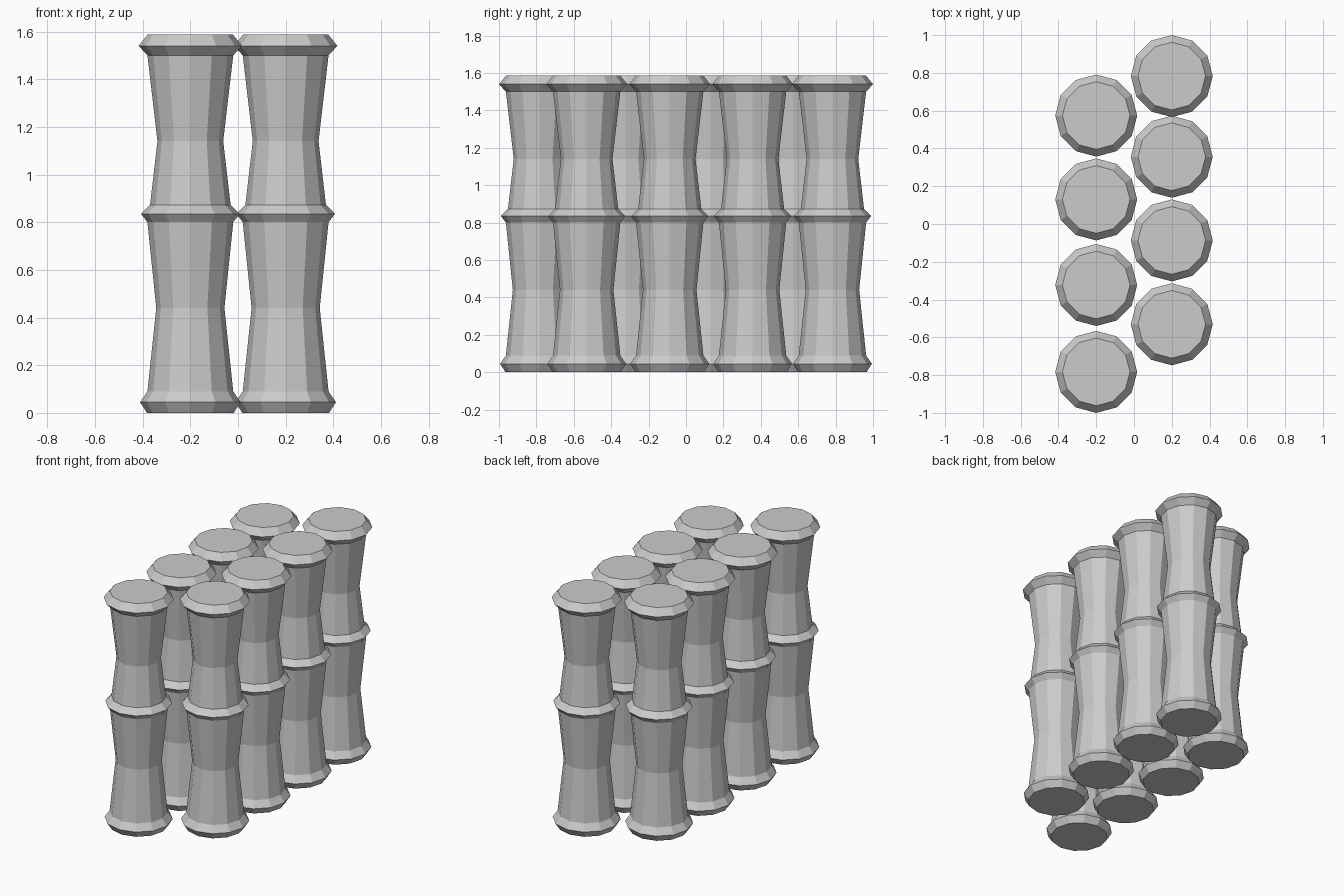
import bpy, bmesh
from math import cos, sin, tau

if "Cube" in bpy.data.objects:
    bpy.data.objects.remove(bpy.data.objects["Cube"])

SIDES = 12
# pole profile: (radius, height) from base to top
PROFILE = [(0.182, 0.0), (0.211, 0.045), (0.18, 0.09), (0.143, 0.44),
           (0.18, 0.80), (0.207, 0.835), (0.169, 0.873), (0.138, 1.14),
           (0.18, 1.50), (0.217, 1.54), (0.179, 1.587)]


def bamboo_mesh():
    bm = bmesh.new()
    rings = [[bm.verts.new((r * cos(tau * i / SIDES), r * sin(tau * i / SIDES), z))
              for i in range(SIDES)] for r, z in PROFILE]
    for lo, hi in zip(rings, rings[1:]):
        for i in range(SIDES):
            j = (i + 1) % SIDES
            bm.faces.new((lo[i], lo[j], hi[j], hi[i]))
    # closed base and top
    bm.faces.new(rings[0][::-1])
    bm.faces.new(rings[-1])
    me = bpy.data.meshes.new("bamboo_pole")
    bm.to_mesh(me)
    bm.free()
    return me


# two staggered rows of poles
mesh = bamboo_mesh()
ROWS = {"left": (-0.2, (-0.783, -0.323, 0.13, 0.574)),
        "right": (0.2, (-0.531, -0.087, 0.356, 0.783))}
for side, (x, ys) in ROWS.items():
    for n, y in enumerate(ys, 1):
        pole = bpy.data.objects.new(f"bamboo_pole_{side}_{n}", mesh)
        pole.location = (x, y, 0)
        bpy.context.collection.objects.link(pole)
